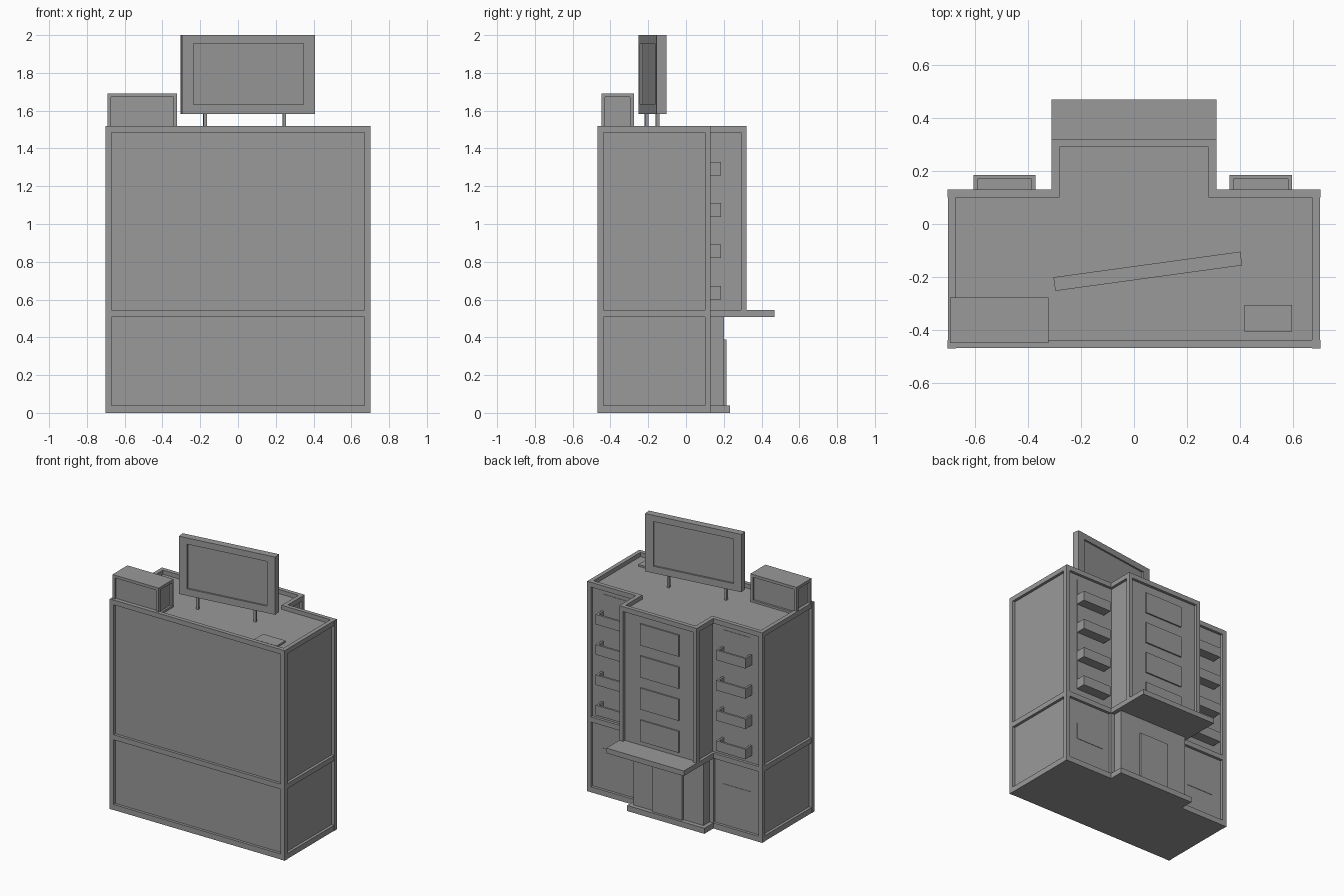
import bpy, bmesh
from math import radians
from mathutils import Matrix, Vector

if "Cube" in bpy.data.objects:
    bpy.data.objects.remove(bpy.data.objects["Cube"], do_unlink=True)

HALF_W, TOWER_W = 0.70, 0.31
FRONT, BACK, TOWER_BACK = -0.466, 0.13, 0.32
ROOF, TOP, TRIM = 1.49, 1.52, 0.03

# Dark grey paint shared by every part
GREY = (0.32, 0.32, 0.32, 1)
paint = bpy.data.materials.new("dark_grey")
paint.use_nodes = True
paint.diffuse_color = GREY
paint.node_tree.nodes["Principled BSDF"].inputs["Base Color"].default_value = GREY


def finish(name, bm):
    bmesh.ops.recalc_face_normals(bm, faces=bm.faces)
    mesh = bpy.data.meshes.new(name)
    bm.to_mesh(mesh)
    bm.free()
    mesh.materials.append(paint)
    ob = bpy.data.objects.new(name, mesh)
    bpy.context.collection.objects.link(ob)
    return ob


def cuboid(bm, xs, ys, zs):
    lo, hi = Vector((xs[0], ys[0], zs[0])), Vector((xs[1], ys[1], zs[1]))
    mat = Matrix.Translation((lo + hi) / 2) @ Matrix.Diagonal((*(hi - lo), 1))
    bmesh.ops.create_cube(bm, size=1, matrix=mat)


def box(name, xs, ys, zs):
    bm = bmesh.new()
    cuboid(bm, xs, ys, zs)
    return finish(name, bm)


def panel_box(name, xs, ys, zs, border, depth):
    """Box with a sunken panel on each upright face."""
    bm = bmesh.new()
    cuboid(bm, xs, ys, zs)
    bm.normal_update()
    faces = [f for f in bm.faces if abs(f.normal.z) < 0.1]
    bmesh.ops.inset_individual(bm, faces=faces, thickness=border, use_even_offset=True)
    for f in faces:
        shift = -f.normal.copy() * depth
        geo = bmesh.ops.extrude_discrete_faces(bm, faces=[f])
        bmesh.ops.translate(bm, verts=geo["faces"][0].verts, vec=shift)
    return finish(name, bm)


def plan_outline(back, shrink):
    w, t = HALF_W - shrink, TOWER_W - shrink
    f, b, tb = FRONT + shrink, BACK - shrink, back - shrink
    return [(-w, f), (w, f), (w, b), (t, b), (t, tb), (-t, tb), (-t, b), (-w, b)]


def plan_slab(name, back, z0, z1, shrink=0.0, hollow=False):
    """Prism on the T-shaped floor plan, optionally an open ring."""
    bm = bmesh.new()
    outer = [bm.verts.new((x, y, z0)) for x, y in plan_outline(back, shrink)]
    if hollow:
        inner = [bm.verts.new((x, y, z0)) for x, y in plan_outline(back, shrink + TRIM)]
        for i in range(len(outer)):
            bm.faces.new((outer[i - 1], outer[i], inner[i], inner[i - 1]))
    else:
        bm.faces.new(outer)
    geo = bmesh.ops.extrude_face_region(bm, geom=bm.faces[:], use_keep_orig=True)["geom"]
    bmesh.ops.translate(bm, vec=(0, 0, z1 - z0),
                        verts=[g for g in geo if isinstance(g, bmesh.types.BMVert)])
    return finish(name, bm)


def span(side, a, b):
    return sorted((side * a, side * b))


# Walls, storey bands and roof parapet
plan_slab("upper_walls", TOWER_BACK, 0.53, ROOF, shrink=0.02)
box("lower_walls", (-0.68, 0.68), (FRONT + 0.02, BACK - 0.02), (0.02, 0.53))
plan_slab("base_step", 0.232, 0, 0.04)
plan_slab("canopy_band", 0.468, 0.508, 0.545)
plan_slab("roof_parapet", TOWER_BACK, 1.485, TOP, hollow=True)

# Entrance
box("entrance_block", (-0.28, 0.28), (0.08, 0.20), (0.03, 0.52))
box("entrance_door", (-0.12, 0.12), (0.19, 0.215), (0.04, 0.388))

# Parts on both sides
for side, label in ((1, "left"), (-1, "right")):
    box(f"front_post_{label}", span(side, HALF_W - TRIM, HALF_W + 0.002),
        (FRONT - 0.002, FRONT + TRIM), (0, TOP - 0.002))
    box(f"back_post_{label}", span(side, HALF_W - TRIM, HALF_W + 0.002),
        (BACK - TRIM, BACK), (0, TOP - 0.002))
    box(f"tower_post_{label}", span(side, TOWER_W - TRIM, TOWER_W),
        (TOWER_BACK - TRIM, TOWER_BACK), (0.53, TOP - 0.002))
    box(f"entrance_post_{label}", span(side, TOWER_W - TRIM, TOWER_W),
        (BACK - TRIM, BACK), (0, 0.53))
    # Shallow windows and open-topped balconies
    x0, x1 = sorted((side * 0.365 - 0.005, side * 0.60 - 0.005))
    box(f"ground_window_{label}", (x0 + 0.01, x1 - 0.003), (0.10, 0.113), (0.215, 0.335))
    box(f"balcony_window_strip_{label}", (x0 + 0.01, x1 - 0.003), (0.10, 0.113), (0.60, 1.45))
    y0, y1, wall = 0.105, 0.185, 0.015
    for i in range(4):
        z = 0.60 + i * 0.219
        bm = bmesh.new()
        cuboid(bm, (x0, x1), (y0, y1), (z, z + 0.012))
        cuboid(bm, (x0, x1), (y1 - wall, y1), (z, z + 0.072))
        for x in (x0, x1 - wall):
            cuboid(bm, (x, x + wall), (y0, y1), (z, z + 0.072))
        finish(f"balcony_{label}_{i + 1}", bm)

# Tower windows
for i in range(4):
    z = 0.575 + i * 0.232
    box(f"tower_window_{i + 1}", (-0.158, 0.152), (0.29, 0.31), (z, z + 0.155))

# Rooftop equipment
panel_box("roof_unit", (-0.692, -0.322), (-0.448, -0.276), (ROOF - 0.005, 1.692), 0.02, 0.015)
box("roof_hatch", (0.415, 0.595), (-0.405, -0.305), (ROOF - 0.01, 1.503))

# Angled billboard: screen, frame bars and two posts
bm = bmesh.new()
half, inner, deep = 0.355, 0.295, 0.026
low, high = 1.582, 2.0
cuboid(bm, (-inner, inner), (0.012 - deep, deep - 0.012), (low + 0.05, high - 0.045))
for xs in ((-half, -inner), (inner, half)):
    cuboid(bm, xs, (-deep, deep), (low, high))
for zs in ((low, low + 0.05), (high - 0.045, high)):
    cuboid(bm, (-inner, inner), (-deep, deep), zs)
sign = [finish("billboard", bm)]
for i, x in enumerate((-0.229, 0.195), 1):
    sign.append(box(f"billboard_post_{i}", (x - 0.009, x + 0.009), (-0.009, 0.009),
                    (ROOF - 0.01, 1.60)))
place = Matrix.Translation((0.052, -0.178, 0)) @ Matrix.Rotation(radians(7.8), 4, 'Z')
for ob in sign:
    ob.data.transform(place)
